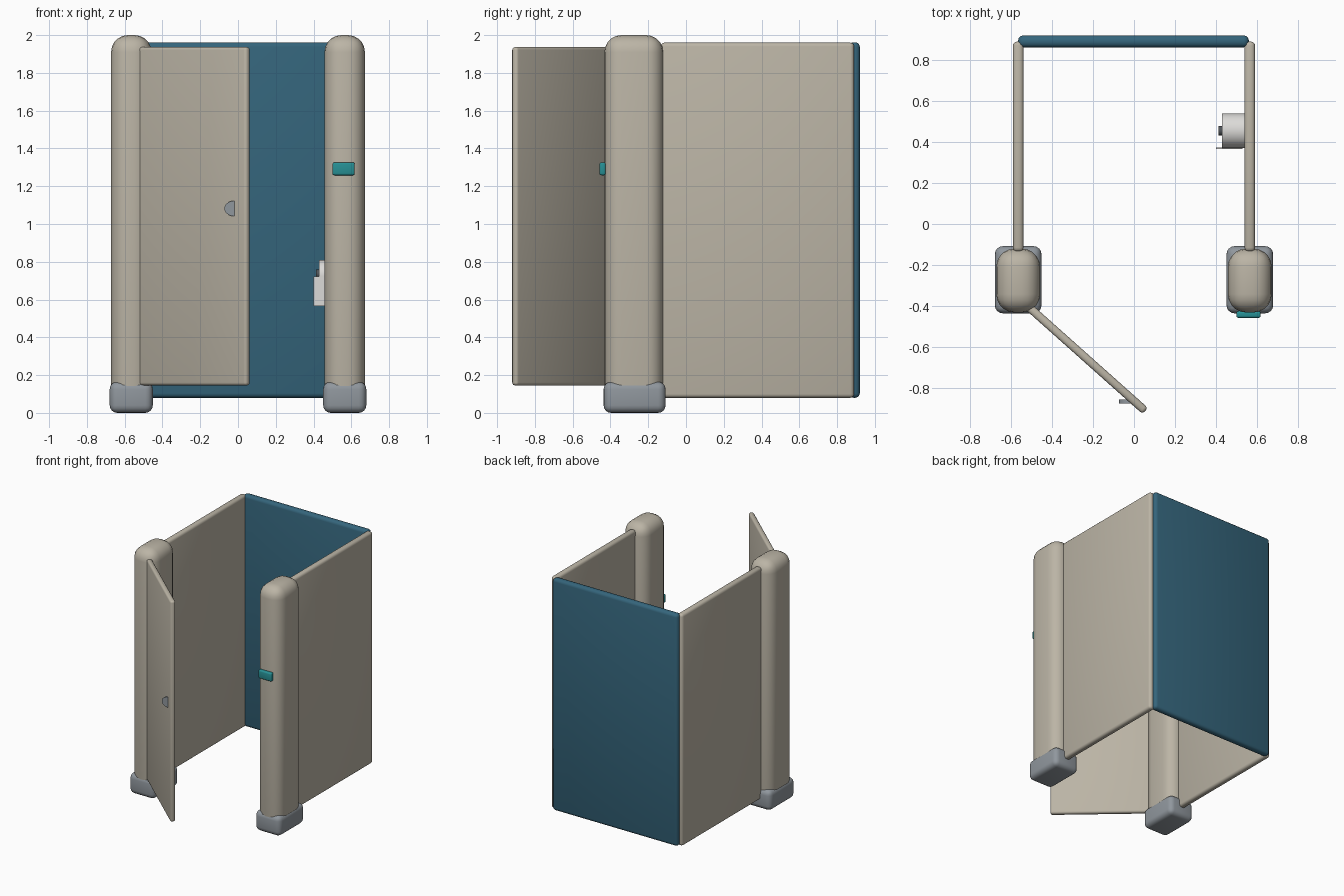
import bpy, bmesh, math
from mathutils import Matrix, Vector

if "Cube" in bpy.data.objects:
    bpy.data.objects.remove(bpy.data.objects["Cube"])


def mat(name, rgb):
    m = bpy.data.materials.new(name)
    m.diffuse_color = (*rgb, 1)
    m.use_nodes = True
    m.node_tree.nodes["Principled BSDF"].inputs["Base Color"].default_value = m.diffuse_color
    return m


BEIGE = mat("beige", (0.50, 0.46, 0.38))
BLUE = mat("blue", (0.035, 0.13, 0.20))
GREY = mat("grey", (0.28, 0.31, 0.34))
TEAL = mat("teal", (0.02, 0.28, 0.30))
PAPER = mat("paper", (0.72, 0.71, 0.69))
DARK = mat("dark", (0.08, 0.09, 0.10))


def finish(name, bm, m, angle=40):
    bmesh.ops.recalc_face_normals(bm, faces=bm.faces)
    me = bpy.data.meshes.new(name)
    bm.to_mesh(me)
    bm.free()
    ob = bpy.data.objects.new(name, me)
    bpy.context.collection.objects.link(ob)
    me.materials.append(m)
    bpy.ops.object.select_all(action='DESELECT')
    ob.select_set(True)
    bpy.context.view_layer.objects.active = ob
    bpy.ops.object.shade_smooth_by_angle(angle=math.radians(angle))
    return ob


def box(name, x, y, z, m, bevel=0.0, seg=3):
    """Rounded box from (min, max) ranges."""
    bm = bmesh.new()
    bmesh.ops.create_cube(bm, size=1)
    for v in bm.verts:
        v.co = Vector([(r[0] + r[1]) / 2 + c * (r[1] - r[0]) for r, c in zip((x, y, z), v.co)])
    if bevel:
        bmesh.ops.bevel(bm, geom=bm.edges[:], offset=bevel, segments=seg,
                        profile=0.5, affect='EDGES')
    return finish(name, bm, m)


def cylinder(name, centre, r, depth, axis, m, sides=32):
    bm = bmesh.new()
    rot = Matrix.Rotation(math.pi / 2, 4, 'Y') if axis == 'X' else Matrix()
    bmesh.ops.create_cone(bm, cap_ends=True, segments=sides, radius1=r, radius2=r,
                          depth=depth, matrix=Matrix.Translation(centre) @ rot)
    return finish(name, bm, m)


# posts, feet and side walls on both sides
for side, s in (("left", -1), ("right", 1)):
    c = s * 0.565
    box(side + "_post", (c - 0.107, c + 0.107), (-0.432, -0.12), (0.04, 2.0), BEIGE, 0.09, 5)
    box(side + "_foot", (c - 0.114, c + 0.114), (-0.436, -0.108), (0, 0.165), GREY, 0.04, 4)
    box(side + "_wall", (c - 0.026, c + 0.026), (-0.135, 0.89), (0.08, 1.96), BEIGE, 0.02)

# back wall
box("back_wall", (-0.565, 0.56), (0.862, 0.92), (0.08, 1.962), BLUE, 0.024)

# open door, swung outward around its hinge
hinge, tip = Vector((-0.525, -0.395, 0)), Vector((0.055, -0.912, 0))
d = tip - hinge
door = box("door", (0, d.length), (-0.02, 0.02), (0.145, 1.937), BEIGE, 0.016)
door.location = hinge
door.rotation_euler.z = math.atan2(d.y, d.x)

# hinge barrels
for i, z in enumerate((0.48, 1.565)):
    cylinder(f"hinge_{i + 1}", (-0.513, -0.412, z), 0.014, 0.14, 'Z', GREY, 16)

# half-round door handle
bm = bmesh.new()
ring = [(-0.018 - 0.054 * math.sin(math.pi * i / 16), 1.082 + 0.041 * math.cos(math.pi * i / 16))
        for i in range(17)]
face = bm.faces.new([bm.verts.new((x, -0.875, z)) for x, z in ring])
ext = bmesh.ops.extrude_face_region(bm, geom=[face])
bmesh.ops.translate(bm, vec=(0, 0.018, 0),
                    verts=[g for g in ext["geom"] if isinstance(g, bmesh.types.BMVert)])
finish("door_handle", bm, GREY)

# latch plate on the right post
box("latch_plate", (0.5, 0.618), (-0.458, -0.425), (1.258, 1.326), TEAL, 0.01)

# paper roll, its holder and the hanging sheet
cylinder("paper_roll", (0.487, 0.455, 0.725), 0.085, 0.114, 'X', PAPER)
cylinder("roll_holder", (0.48, 0.455, 0.735), 0.024, 0.135, 'X', DARK, 20)
box("paper_sheet", (0.4, 0.53), (0.366, 0.374), (0.565, 0.722), PAPER)
